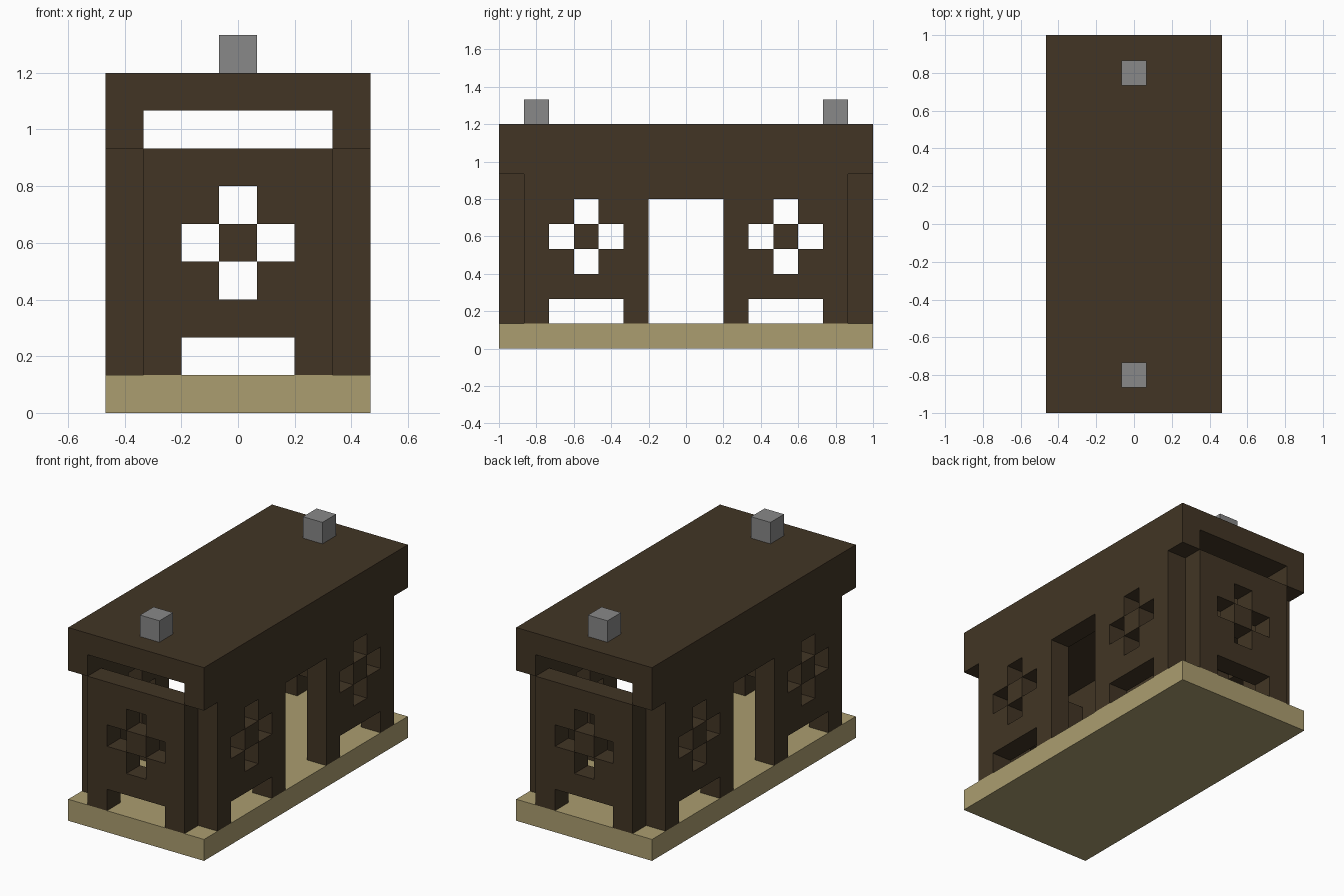
import bpy, bmesh
from mathutils import Vector

CELL = 2 / 15  # everything sits on a grid of cubes this size

default = bpy.data.objects.get("Cube")
if default:
    bpy.data.objects.remove(default, do_unlink=True)


def material(name, rgb):
    m = bpy.data.materials.new(name)
    m.use_nodes = True
    color = (*rgb, 1)
    m.diffuse_color = color
    m.node_tree.nodes["Principled BSDF"].inputs["Base Color"].default_value = color
    return m


brown = material("dark_brown", (0.054, 0.036, 0.018))
sand = material("sand", (0.41, 0.34, 0.162))
gray = material("gray", (0.246, 0.246, 0.246))


def finish(name, bm, mat):
    mesh = bpy.data.meshes.new(name)
    bm.to_mesh(mesh)
    bm.free()
    mesh.materials.append(mat)
    obj = bpy.data.objects.new(name, mesh)
    bpy.context.collection.objects.link(obj)


def box(name, size, center, mat):
    """Box with size and center given in grid cells."""
    bm = bmesh.new()
    bmesh.ops.create_cube(bm, size=CELL)
    bmesh.ops.scale(bm, vec=size, verts=bm.verts)
    bmesh.ops.translate(bm, vec=Vector(center) * CELL, verts=bm.verts)
    finish(name, bm, mat)


def wall(name, rows, along, offset):
    """One-cell-thick wall from a pattern, top row first, standing on the base."""
    along = Vector(along)
    up = Vector((0, 0, 1))
    out = along.cross(up)
    height, width = len(rows), len(rows[0])
    solid = {(i, height - 1 - r) for r, row in enumerate(rows)
             for i, mark in enumerate(row) if mark == "#"}
    bm = bmesh.new()
    for i, k in sorted(solid):
        center = along * (i - (width - 1) / 2) + up * (k + 1.5) + Vector(offset)
        sides = [out, -out]
        for di, dk in ((1, 0), (-1, 0), (0, 1), (0, -1)):
            if (i + di, k + dk) not in solid:
                sides.append(along * di + up * dk)
        for d in sides:
            a = Vector((d.z, d.x, d.y))
            b = d.cross(a)
            quad = (a + b, b - a, -a - b, a - b)
            bm.faces.new([bm.verts.new((center + (d + q) / 2) * CELL) for q in quad])
    bmesh.ops.remove_doubles(bm, verts=bm.verts, dist=0.001)
    finish(name, bm, brown)


# Wall patterns with cross windows, low openings and a doorway
END_ROWS = ["#####",
            "##.##",
            "#.#.#",
            "##.##",
            "#####",
            "#...#"]
SIDE_ROWS = ["###############",
             ".#############.",
             ".##.##...##.##.",
             ".#.#.#...#.#.#.",
             ".##.##...##.##.",
             ".#####...#####.",
             ".#...#...#...#."]

# Base and roof slabs
box("base", (7, 15, 1), (0, 0, 0.5), sand)
box("roof", (7, 15, 1), (0, 0, 8.5), brown)

# Walls and chimneys, in opposite pairs
for end, side, s in (("front", "right", -1), ("back", "left", 1)):
    wall(end + "_wall", END_ROWS, (1, 0, 0), (0, 7 * s, 0))
    wall(side + "_wall", SIDE_ROWS, (0, 1, 0), (3 * s, 0, 0))
    box(end + "_chimney", (1, 1, 1), (0, 6 * s, 9.5), gray)
